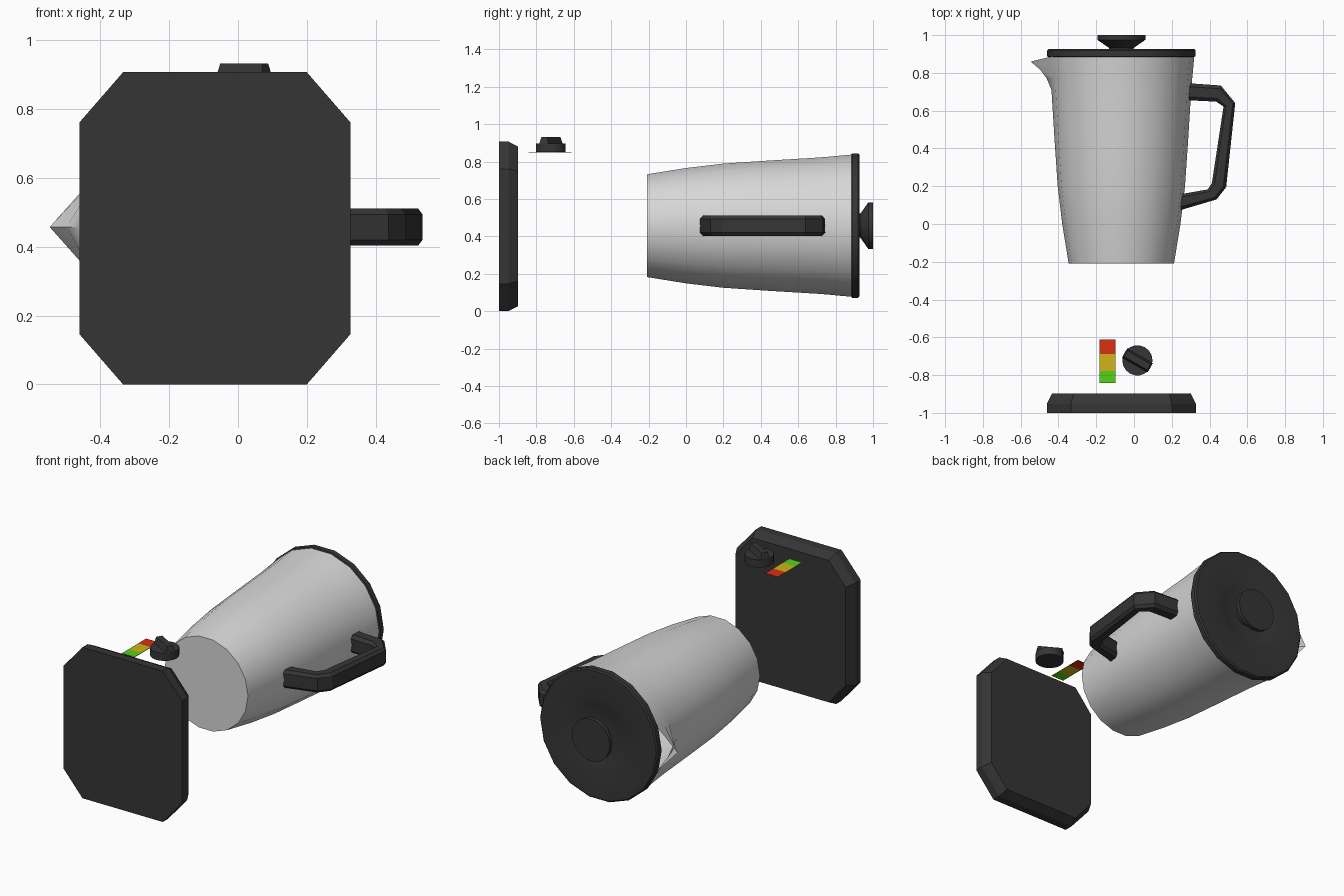
import bpy, bmesh, math
from mathutils import Vector, Matrix

if "Cube" in bpy.data.objects:
    bpy.data.objects.remove(bpy.data.objects["Cube"])

CX, CZ = -0.067, 0.457      # jug axis (runs along y)
SIDES = 18


def material(name, rgb):
    m = bpy.data.materials.new(name)
    m.diffuse_color = (*rgb, 1)
    m.use_nodes = True
    m.node_tree.nodes["Principled BSDF"].inputs["Base Color"].default_value = m.diffuse_color
    return m


DARK = material("dark_plastic", (0.036, 0.036, 0.036))
STEEL = material("pale_grey", (0.68, 0.68, 0.68))
RED = material("red", (0.68, 0.03, 0.006))
YELLOW = material("yellow", (0.62, 0.46, 0.008))
GREEN = material("green", (0.09, 0.65, 0.008))


def finish(bm, name, mat, smooth=False):
    bmesh.ops.recalc_face_normals(bm, faces=bm.faces)
    me = bpy.data.meshes.new(name)
    bm.to_mesh(me)
    bm.free()
    me.materials.append(mat)
    ob = bpy.data.objects.new(name, me)
    bpy.context.collection.objects.link(ob)
    if smooth:
        bpy.ops.object.select_all(action='DESELECT')
        ob.select_set(True)
        bpy.context.view_layer.objects.active = ob
        bpy.ops.object.shade_smooth_by_angle(angle=math.radians(30))
    return ob


def loft(rings, cap_start=True, cap_end=True):
    """Skin a list of closed loops of points."""
    bm = bmesh.new()
    vs = [[bm.verts.new(p) for p in ring] for ring in rings]
    n = len(vs[0])
    for a, b in zip(vs, vs[1:]):
        for i in range(n):
            j = (i + 1) % n
            bm.faces.new((a[i], a[j], b[j], b[i]))
    if cap_start:
        bm.faces.new(vs[0])
    if cap_end:
        bm.faces.new(vs[-1])
    return bm


def y_ring(r, y, n=SIDES):
    return [Vector((CX + r * math.cos(2 * math.pi * i / n), y,
                    CZ + r * math.sin(2 * math.pi * i / n))) for i in range(n)]


# Jug: open-topped shell; the vertex row at -x is pulled out into the spout
jug_profile = [(0.279, -0.208), (0.313, 0.0), (0.337, 0.2), (0.354, 0.45),
               (0.370, 0.71), (0.375, 0.77), (0.380, 0.82), (0.386, 0.888)]
rings = [y_ring(r, y) for r, y in jug_profile]
spout = {5: (-0.462, 0.77), 6: (-0.498, 0.818), 7: (-0.547, 0.86)}
for k, (x, y) in spout.items():
    rings[k][SIDES // 2] = Vector((x, y, CZ))
finish(loft(rings, cap_end=False), "jug", STEEL, True)

# Lid with dished centre and flared grip
lid_profile = [(0.385, 0.884), (0.393, 0.888), (0.393, 0.919), (0.385, 0.927),
               (0.22, 0.927), (0.17, 0.915), (0.10, 0.905)]
finish(loft([y_ring(r, y) for r, y in lid_profile]), "lid", DARK, True)
grip_profile = [(0.065, 0.900), (0.065, 0.932), (0.127, 0.975), (0.127, 1.0)]
finish(loft([y_ring(r, y) for r, y in grip_profile]), "lid_grip", DARK, True)

# Handle: chamfered section swept between an outer and an inner line
handle_pairs = [((0.265, 0.747), (0.265, 0.656)), ((0.46, 0.733), (0.435, 0.648)),
                ((0.536, 0.64), (0.474, 0.622)), ((0.488, 0.195), (0.412, 0.215)),
                ((0.437, 0.13), (0.39, 0.183)), ((0.22, 0.066), (0.22, 0.153))]
section = [(0.0, -0.037), (0.2, -0.054), (0.8, -0.054), (1.0, -0.037),
           (1.0, 0.037), (0.8, 0.054), (0.2, 0.054), (0.0, 0.037)]
rings = []
for outer, inner in handle_pairs:
    o, i = Vector(outer), Vector(inner)
    rings.append([Vector((*o.lerp(i, t), CZ + z)) for t, z in section])
finish(loft(rings), "handle", DARK)


# Base plate: cut corners, bevelled towards the jug
def base_ring(y, inset):
    hx, hz = 0.394 - inset, 0.4535 - inset
    cx, cz = 0.394 - 0.127, 0.4535 - 0.146
    k = inset * 0.5
    pts = [(hx, cz - k), (cx - k, hz)]
    pts += [(-x, z) for x, z in reversed(pts)]
    pts += [(-x, -z) for x, z in pts]
    return [Vector((CX + x, y, 0.4535 + z)) for x, z in pts]


finish(loft([base_ring(-1.0, 0), base_ring(-0.95, 0), base_ring(-0.897, 0.027)]),
       "base_plate", DARK)

# Control knob: round disc with a slanted finger bar
KX, KY = 0.018, -0.722
disc = [[Vector((KX + 0.08 * math.cos(2 * math.pi * i / SIDES),
                 KY + 0.08 * math.sin(2 * math.pi * i / SIDES), z))
         for i in range(SIDES)] for z in (0.85, 0.896)]
finish(loft(disc), "control_knob", DARK, True)
turn = Matrix.Rotation(math.radians(-30), 3, 'Z')
bar = []
for z, hx, hy in ((0.894, 0.078, 0.028), (0.932, 0.070, 0.018)):
    bar.append([turn @ Vector((sx * hx, sy * hy, 0)) + Vector((KX, KY, z))
                for sx, sy in ((1, 1), (-1, 1), (-1, -1), (1, -1))])
finish(loft(bar), "knob_bar", DARK)

# Indicator strip: three flat coloured plates
for name, mat, y0, y1 in (("green_indicator", GREEN, -0.842, -0.778),
                          ("yellow_indicator", YELLOW, -0.778, -0.687),
                          ("red_indicator", RED, -0.687, -0.612)):
    plate = [[Vector((x, y, z)) for x, y in
              ((-0.182, y0), (-0.098, y0), (-0.098, y1), (-0.182, y1))]
             for z in (0.849, 0.852)]
    finish(loft(plate), name, mat)
